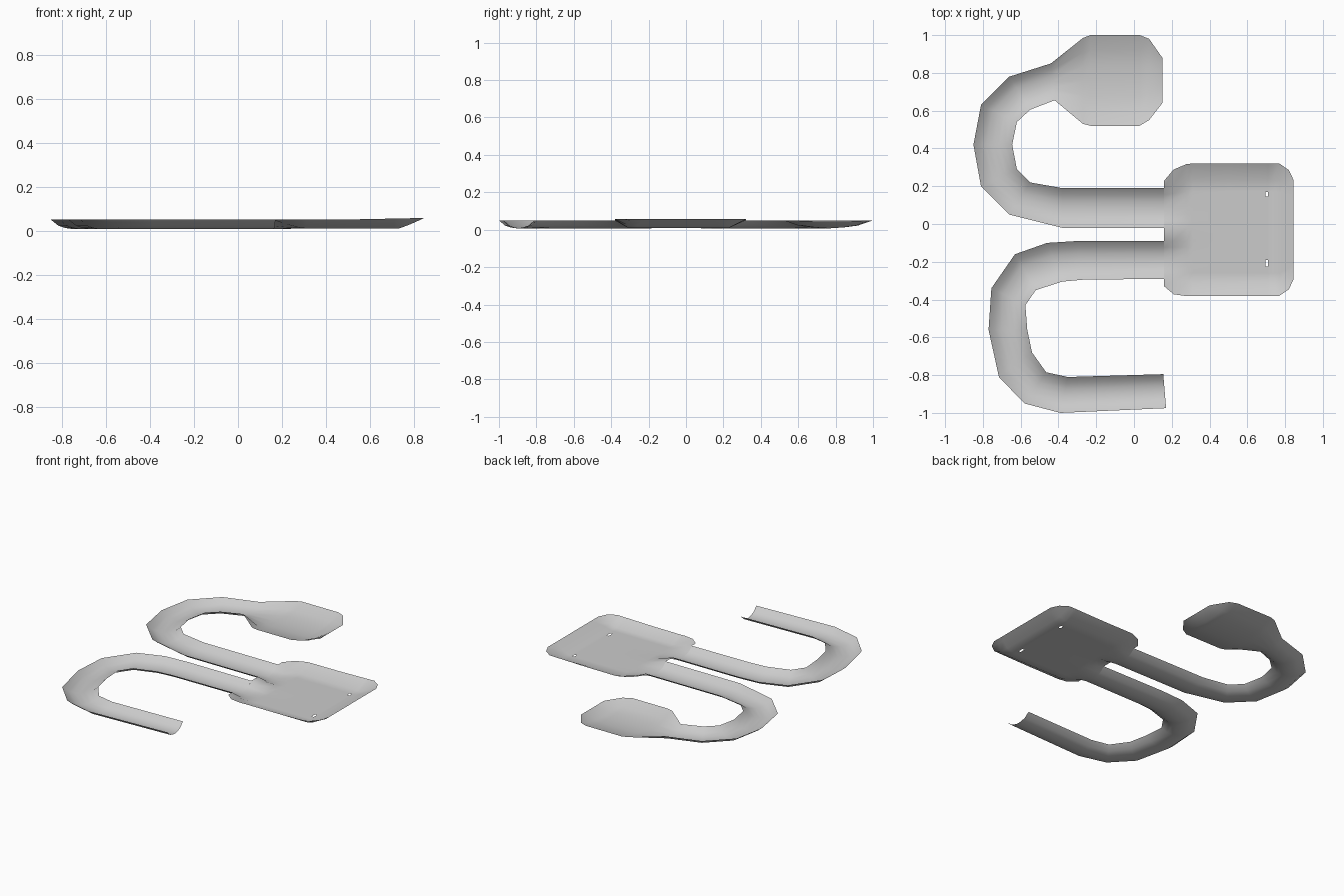
import bpy

if "Cube" in bpy.data.objects:
    bpy.data.objects.remove(bpy.data.objects["Cube"])

# Trough cross-section: (fraction across, height)
PROFILE = [(0, .05), (.17, .022), (.33, .012), (.5, .007), (.67, .012), (.83, .022), (1, .05)]


def loft(name, rings, holes=()):
    """Skin equal-length rings into one open sheet, skipping the hole cells."""
    n = len(rings[0])
    verts = [p for r in rings for p in r]
    faces = [(i * n + j, (i + 1) * n + j, (i + 1) * n + j + 1, i * n + j + 1)
             for i in range(len(rings) - 1) for j in range(n - 1) if (i, j) not in holes]
    me = bpy.data.meshes.new(name)
    me.from_pydata(verts, [], faces)
    me.update()
    if sum(p.normal.z * p.area for p in me.polygons) < 0:
        me.flip_normals()
    for p in me.polygons:
        p.use_smooth = True
    ob = bpy.data.objects.new(name, me)
    bpy.context.collection.objects.link(ob)
    return ob


def trough(name, side_a, side_b, closed_end=False):
    """Sweep the trough profile between two rim lines."""
    rings = []
    last = len(side_a) - 1
    for i, (a, b) in enumerate(zip(side_a, side_b)):
        ring = []
        for t, z in PROFILE:
            if closed_end and i == last:
                z = .045
            ring.append((a[0] + (b[0] - a[0]) * t, a[1] + (b[1] - a[1]) * t, z))
        rings.append(ring)
    return loft(name, rings)


# Upper slide, ending in a closed start basin
trough("upper_slide_and_start_basin",
       [(.16, .19), (-.38, .19), (-.55, .22), (-.62, .29), (-.645, .42), (-.62, .54), (-.55, .605),
        (-.42, .655), (-.27, .53), (-.23, .52), (.03, .52), (.08, .55), (.15, .64)],
       [(.16, -.02), (-.38, -.02), (-.66, .05), (-.81, .20), (-.85, .42), (-.81, .63), (-.66, .78),
        (-.44, .85), (-.27, .985), (-.23, 1), (.03, 1), (.08, .98), (.15, .88)],
       closed_end=True)

# Lower slide, open at its far end
trough("lower_slide",
       [(.16, -.09), (-.3, -.09), (-.46, -.10), (-.63, -.16), (-.755, -.34), (-.77, -.56),
        (-.715, -.81), (-.58, -.95), (-.39, -1), (.17, -.975)],
       [(.16, -.29), (-.27, -.295), (-.38, -.305), (-.52, -.35), (-.575, -.43), (-.565, -.56),
        (-.54, -.68), (-.465, -.785), (-.35, -.81), (.155, -.795)])

# Pool: section at the slide mouths blends into a flat floor, then climbs the far wall
channel = [z for _, z in PROFILE]
mouth_y = [-.33, -.29, -.257, -.223, -.19, -.157, -.123, -.09,
           -.02, .015, .05, .085, .12, .155, .19, .23]
mouth_z = [.05] + channel + channel + [.05]
floor_y = [-.38, -.31, -.26, -.225, -.19, -.157, -.123, -.09,
           -.02, .015, .05, .085, .145, .17, .23, .32]
floor_z = [.05] + [.01] * 14 + [.055]

# Stations: x, blend to floor, y scale, lift towards the rim
stations = [(.16, 0, 1, 0), (.21, .45, 1.06, 0), (.28, .9, 1.02, 0), (.31, 1, 1, 0),
            (.50, 1, 1, 0), (.695, 1, 1, .0), (.71, 1, 1, 0), (.73, 1, 1, 0),
            (.77, 1, 1, .3), (.82, 1, .9, .75), (.845, 1, .75, 1)]
rings = []
for x, f, s, lift in stations:
    ring = []
    rim = .05 + .008 * max(0, (x - .45) / .4)
    for j, (y0, y1, z0, z1) in enumerate(zip(mouth_y, floor_y, mouth_z, floor_z)):
        edge = j in (0, 15)
        y = y0 + (y1 - y0) * f
        if edge or x > .8:
            y = -.03 + (y + .03) * s
        z = z0 + (z1 - z0) * f
        z = rim if edge else z + (rim - z) * lift
        ring.append((x, y, z))
    rings.append(ring)
# Two small drain holes are left open in the floor
loft("splash_pool", rings, holes={(5, 3), (5, 12)})
